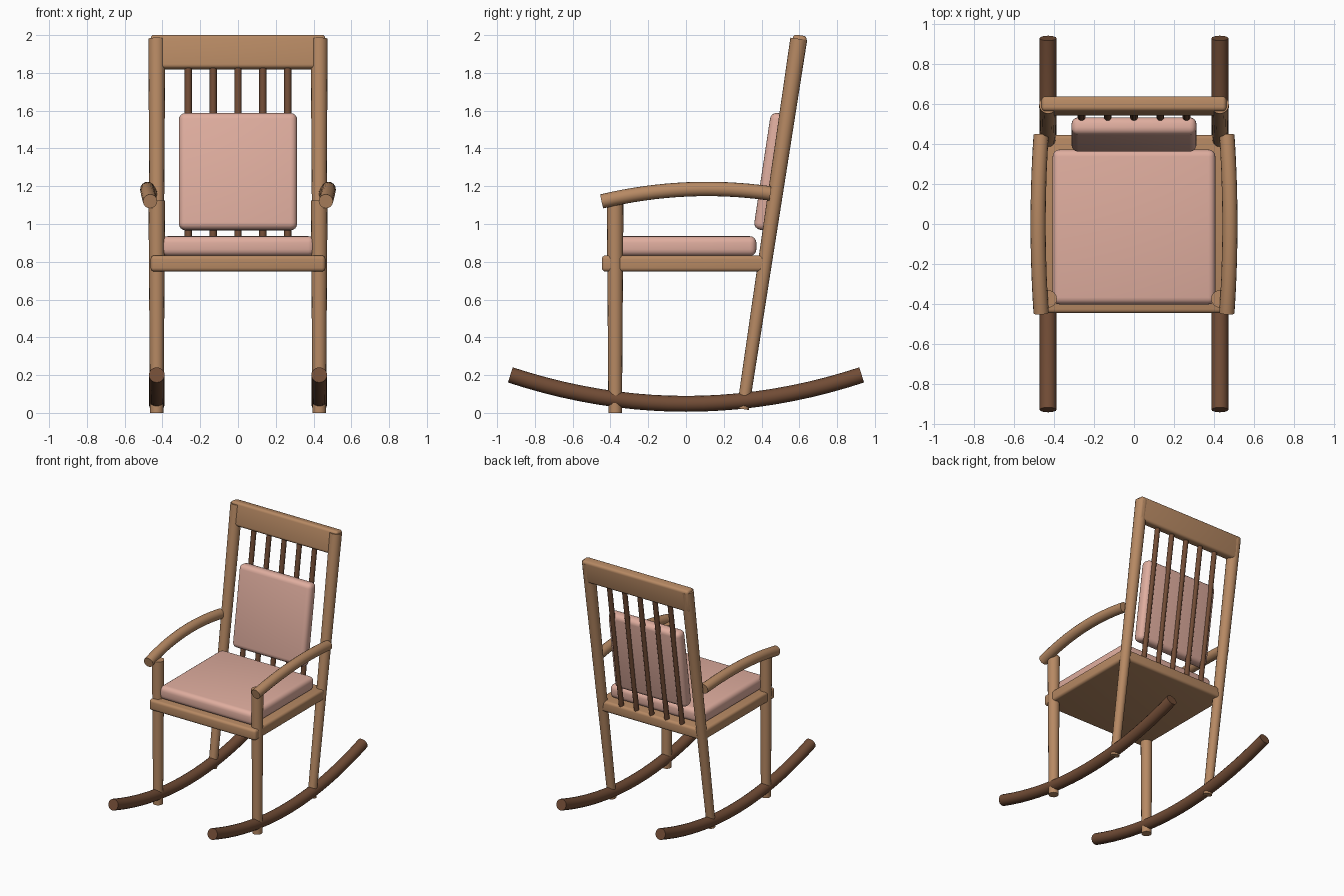
import bpy, bmesh, math
from mathutils import Vector, Matrix

if "Cube" in bpy.data.objects:
    bpy.data.objects.remove(bpy.data.objects["Cube"])


def material(name, rgb):
    m = bpy.data.materials.new(name)
    m.diffuse_color = (*rgb, 1)
    m.use_nodes = True
    m.node_tree.nodes["Principled BSDF"].inputs["Base Color"].default_value = m.diffuse_color
    return m


WOOD = material("light wood", (0.47, 0.25, 0.125))
DARK = material("dark wood", (0.165, 0.072, 0.036))
PINK = material("pink fabric", (0.74, 0.42, 0.345))


def finish(name, bm, mat):
    bmesh.ops.recalc_face_normals(bm, faces=bm.faces)
    me = bpy.data.meshes.new(name)
    bm.to_mesh(me)
    bm.free()
    me.materials.append(mat)
    ob = bpy.data.objects.new(name, me)
    bpy.context.collection.objects.link(ob)
    bpy.ops.object.select_all(action='DESELECT')
    ob.select_set(True)
    bpy.context.view_layer.objects.active = ob
    bpy.ops.object.shade_smooth_by_angle(angle=math.radians(35))
    return ob


def tube(name, path, r0, r1, mat, sides=16):
    """Round bar swept along a path, radius going from r0 to r1."""
    bm = bmesh.new()
    pts = [Vector(p) for p in path]
    n = len(pts)
    rings = []
    for i, p in enumerate(pts):
        t = (pts[min(i + 1, n - 1)] - pts[max(i - 1, 0)]).normalized()
        u = Vector((1, 0, 0))
        u = (u - t * u.dot(t)).normalized()
        v = t.cross(u)
        r = r0 + (r1 - r0) * i / (n - 1)
        rings.append([bm.verts.new(p + r * (u * math.cos(a) + v * math.sin(a)))
                      for a in (2 * math.pi * k / sides for k in range(sides))])
    for a, b in zip(rings, rings[1:]):
        for k in range(sides):
            j = (k + 1) % sides
            bm.faces.new((a[k], a[j], b[j], b[k]))
    bm.faces.new(rings[0])
    bm.faces.new(rings[-1])
    return finish(name, bm, mat)


def rounded_box(name, centre, size, bevel, mat, tilt=0.0):
    """Box with rounded edges, leaning back by tilt."""
    bm = bmesh.new()
    bmesh.ops.create_cube(bm, size=1)
    bmesh.ops.scale(bm, vec=size, verts=bm.verts)
    bmesh.ops.bevel(bm, geom=bm.edges[:], offset=bevel, segments=4,
                    profile=0.5, affect='EDGES')
    bm.transform(Matrix.Translation(centre) @ Matrix.Rotation(-tilt, 4, 'X'))
    return finish(name, bm, mat)


LEAN = 0.151                 # backward lean of the back, y per z
TILT = math.atan(LEAN)


def back_y(z):
    return 0.298 + LEAN * z


for s, side in ((-1, "left"), (1, "right")):
    x = 0.43 * s
    # curved rockers
    rocker = [(x, y, 0.048 + 0.177 * y * y)
              for y in (-0.93 + 1.86 * i / 20 for i in range(21))]
    tube("rocker_" + side, rocker, 0.042, 0.042, DARK)
    # legs and tall back posts
    tube("front_leg_" + side, [(x, -0.375, 0), (x, -0.375, 1.125)], 0.036, 0.044, WOOD)
    tube("back_post_" + side, [(x, back_y(0.02), 0.02), (x, back_y(1.98), 1.98)],
         0.032, 0.045, WOOD)
    # bowed armrests
    arm = []
    for i in range(17):
        t = -1 + i / 8
        arm.append((s * (0.48 - 0.015 * t * t), 0.445 * t,
                    1.183 + 0.021 * t - 0.042 * t * t))
    tube("armrest_" + side, arm, 0.038, 0.038, WOOD)

# seat and its cushion
rounded_box("seat", (0, 0.0, 0.791), (0.925, 0.892, 0.085), 0.02, WOOD)
rounded_box("seat_cushion", (0, -0.015, 0.883), (0.815, 0.775, 0.105), 0.035, PINK)

# top rail, spindles and back cushion
rounded_box("top_rail", (0, back_y(1.91) + 0.005, 1.91), (0.925, 0.075, 0.18),
            0.02, WOOD, TILT)
for i in range(5):
    x = -0.263 + 0.1315 * i
    tube(f"spindle_{i + 1}", [(x, back_y(0.8), 0.8), (x, back_y(1.86), 1.86)],
         0.019, 0.019, DARK, 12)
rounded_box("back_cushion", (0, 0.448, 1.277), (0.626, 0.09, 0.625), 0.035, PINK, TILT)
